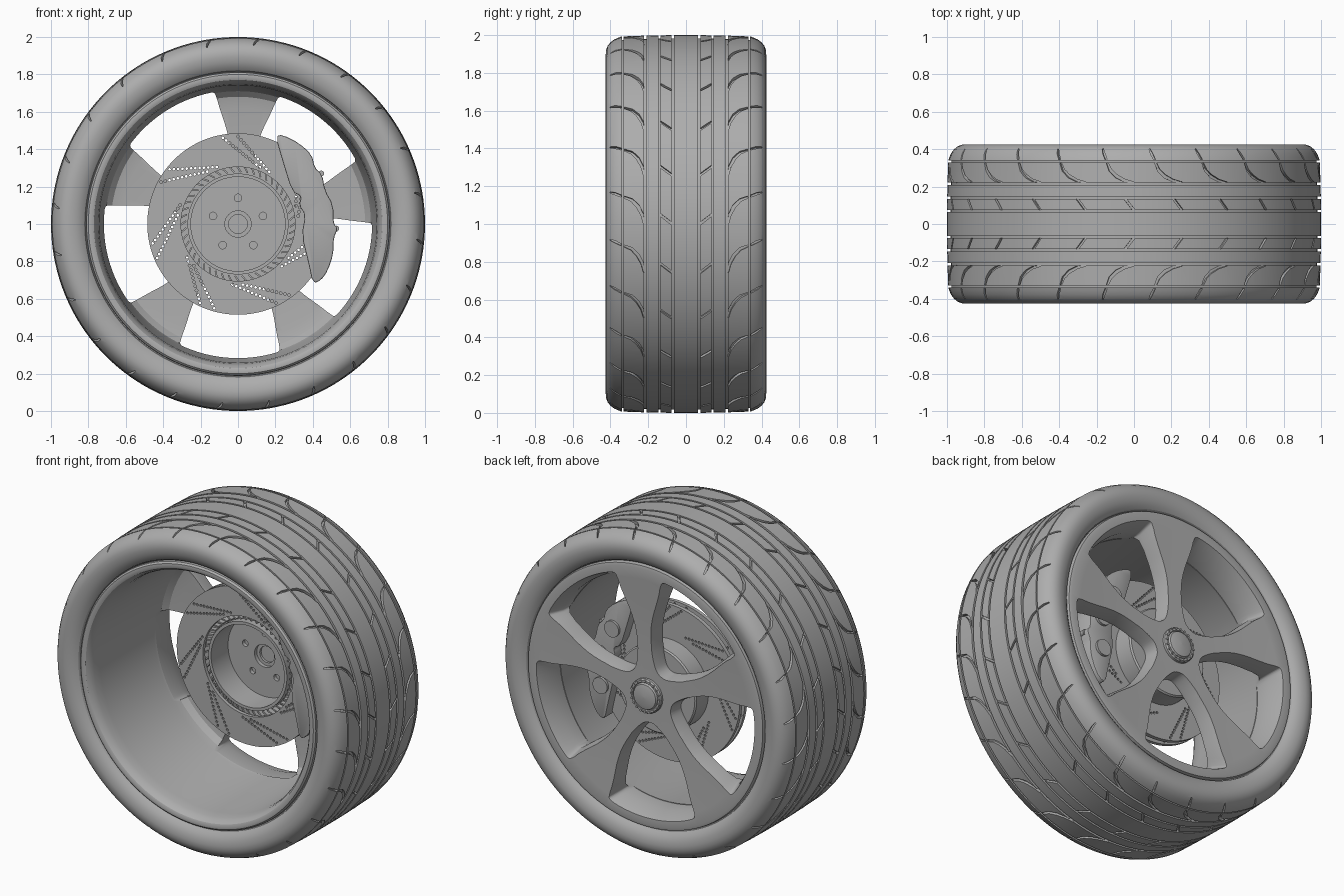
import bpy, bmesh, math
from math import sin, cos, pi, radians, hypot
from mathutils import Matrix, Vector

if "Cube" in bpy.data.objects:
    bpy.data.objects.remove(bpy.data.objects["Cube"])

GREY = (0.42, 0.42, 0.42, 1)
grey = bpy.data.materials.new("satin grey")
grey.use_nodes = True
grey.diffuse_color = GREY
grey.node_tree.nodes["Principled BSDF"].inputs["Base Color"].default_value = GREY


def polar(r, t, y):
    """Point at radius r and angle t around the wheel axle."""
    return Vector((r * cos(t), y, 1 + r * sin(t)))


def finish(name, bm):
    bmesh.ops.recalc_face_normals(bm, faces=bm.faces)
    mesh = bpy.data.meshes.new(name)
    bm.to_mesh(mesh)
    bm.free()
    mesh.materials.append(grey)
    obj = bpy.data.objects.new(name, mesh)
    bpy.context.collection.objects.link(obj)
    return obj


def loft(bm, rings, closed=False):
    """Skin equal-length rings of points; cap the ends unless closed."""
    rows = [[bm.verts.new(p) for p in ring] for ring in rings]
    n = len(rows[0])
    for i in range(len(rows) if closed else len(rows) - 1):
        a, b = rows[i], rows[(i + 1) % len(rows)]
        for j in range(n):
            k = (j + 1) % n
            bm.faces.new((a[j], a[k], b[k], b[j]))
    if not closed:
        bm.faces.new(rows[0])
        bm.faces.new(rows[-1])


def lathe(name, profiles, segs=144):
    bm = bmesh.new()
    for prof in profiles:
        loft(bm, [[polar(r, 2 * pi * s / segs, y) for r, y in prof]
                  for s in range(segs)], closed=True)
    return finish(name, bm)


def rod(bm, r, t, y0, y1, radius, sides=12):
    """Cylinder along y centred at polar position r, t."""
    c = polar(r, t, 0)
    loft(bm, [[Vector((c.x + radius * cos(a), y, c.z + radius * sin(a)))
               for a in (2 * pi * i / sides for i in range(sides))] for y in (y0, y1)])


def apply(obj, mod):
    bpy.ops.object.select_all(action='DESELECT')
    bpy.context.view_layer.objects.active = obj
    obj.select_set(True)
    bpy.ops.object.modifier_apply(modifier=mod.name)


def carve(obj, bm):
    cutter = finish("cutter", bm)
    cutter.hide_render = True
    mod = obj.modifiers.new("carve", 'BOOLEAN')
    mod.operation = 'DIFFERENCE'
    mod.solver = 'MANIFOLD'
    mod.object = cutter
    apply(obj, mod)
    bpy.data.objects.remove(cutter)


def chaikin(pts, times=2):
    for _ in range(times):
        pts = [tuple(a * f + b * (1 - f) for a, b in zip(p, q))
               for p, q in zip(pts, pts[1:] + pts[:1]) for f in (0.75, 0.25)]
    return pts


# Tyre: crowned tread with ring grooves, rounded shoulders and sidewalls
def crown(y):
    return 1 - 0.06 * y * y


half = []
for g, w in ((0.07, 0.006), (0.14, 0.006), (0.215, 0.007), (0.335, 0.005)):
    half += [(crown(g), g - w), (crown(g) - 0.018, g - w),
             (crown(g) - 0.018, g + w), (crown(g), g + w)]
half += [(0.988, 0.355), (0.978, 0.378), (0.962, 0.4), (0.943, 0.415), (0.92, 0.424),
         (0.895, 0.425), (0.865, 0.42), (0.838, 0.408), (0.822, 0.395), (0.817, 0.38),
         (0.79, 0.36)]
tyre = lathe("tyre", [half[::-1] + [(r, -y) for r, y in half]])

# Tread slots, each a list of (y, angle, half width, floor radius)
shoulder_slot = [(0.222, 0, 0.003, 0.978), (0.232, 0.05, 0.007, 0.978), (0.255, 0.095, 0.009, 0.978),
                 (0.287, 0.128, 0.008, 0.977), (0.328, 0.145, 0.005, 0.976)]
rib_slot = [(0.073, 0, 0.006, 0.984), (0.137, 0.05, 0.006, 0.984)]
edge_slot = [(0.343, 0.15, 0.005, 0.976), (0.375, 0.165, 0.006, 0.963), (0.402, 0.175, 0.003, 0.945)]
bm = bmesh.new()
for k in range(24):
    for side in (-1, 1):
        for path in (shoulder_slot, rib_slot, edge_slot):
            rings = []
            for i, (y, t, w, floor) in enumerate(path):
                p, q = path[max(i - 1, 0)], path[min(i + 1, len(path) - 1)]
                dy, dt = q[0] - p[0], q[1] - p[1]
                ny, nt = -dt / hypot(dy, dt) * w, dy / hypot(dy, dt) * w
                rings.append([polar(r, 2 * pi * k / 24 + t + s * nt, side * (y + s * ny))
                              for r, s in ((floor, -1), (floor, 1), (1.03, 1), (1.03, -1))])
            loft(bm, rings)
carve(tyre, bm)

# Rim: rolled inner lip, tapering barrel and outer face
rim = lathe("rim_and_spokes", [[
    (0.812, -0.375), (0.81, -0.392), (0.80, -0.402), (0.785, -0.404), (0.77, -0.398),
    (0.757, -0.38), (0.748, -0.35), (0.742, -0.3), (0.72, 0.2), (0.71, 0.25), (0.68, 0.28),
    (0.62, 0.292), (0.3, 0.285), (0.05, 0.285), (0.05, 0.378), (0.15, 0.378), (0.35, 0.38),
    (0.55, 0.388), (0.72, 0.398), (0.79, 0.402), (0.807, 0.398), (0.812, 0.38)]])

# Five drafted windows between the spokes, each side as (radius, half angle)
edge = [(0.72, 5), (0.72, 12), (0.72, 18), (0.717, 22), (0.69, 22.5), (0.6, 23.5), (0.5, 25.5),
        (0.4, 26.5), (0.3, 24.5), (0.22, 18), (0.175, 8)]
inner = chaikin(edge + [(r, -a) for r, a in edge[::-1]])
bm = bmesh.new()
for k in range(5):
    mid = radians(50.2 + 72 * k)
    rings = []
    for y, grow in ((0.215, 0), (0.31, 0), (0.41, 0.022)):
        ring = []
        for r, a in inner:
            out = r + grow * (1.6 if r > 0.66 else 0.3 if r > 0.3 else -0.6)
            ring.append(polar(out, mid + radians(a) * (1 + grow / (r * radians(25))), y))
        rings.append(ring)
    loft(bm, rings)
carve(rim, bm)

# Centre cap with a ring of small teeth
lathe("centre_cap", [[(0.001, 0.3), (0.105, 0.3), (0.105, 0.393), (0.098, 0.402), (0.086, 0.402),
                      (0.082, 0.396), (0.076, 0.408), (0.05, 0.414), (0.001, 0.416)]], 64)
bm = bmesh.new()
for k in range(20):
    rod(bm, 0.095, 2 * pi * k / 20, 0.39, 0.407, 0.007, 8)
finish("cap_teeth", bm)

# Vented brake disc: two plates with paired rows of drilled holes
disc = lathe("brake_disc", [
    [(0.305, 0.09), (0.485, 0.09), (0.485, 0.112), (0.305, 0.112)],
    [(0.265, 0.14), (0.485, 0.14), (0.485, 0.165), (0.265, 0.165)]])
bm = bmesh.new()
for k in range(7):
    for shift in (90, 100):
        start = radians(shift + 360 / 7 * k)
        a, b = polar(0.468, start, 0), polar(0.325, start - radians(31), 0)
        for i in range(12):
            p = a.lerp(b, i / 11)
            rod(bm, hypot(p.x, p.z - 1), math.atan2(p.z - 1, p.x), 0.05, 0.2, 0.0075, 8)
carve(disc, bm)

# Cooling vanes between the plates
bm = bmesh.new()
for k in range(48):
    t = 2 * pi * k / 48
    place = (Matrix.Translation(polar(0.3, t, 0.126)) @ Matrix.Rotation(-t - 0.6, 4, 'Y')
             @ Matrix.Diagonal((0.055, 0.03, 0.009, 1)))
    bmesh.ops.create_cube(bm, size=1, matrix=place)
finish("disc_vanes", bm)

# Disc hat with five bolt holes
hat = lathe("disc_hat", [[(0.07, 0.262), (0.07, 0.288), (0.262, 0.288), (0.27, 0.28), (0.27, 0.095),
                          (0.252, 0.095), (0.252, 0.262)]], 96)
bm = bmesh.new()
for k in range(5):
    rod(bm, 0.14, radians(90 + 72 * k), 0.2, 0.35, 0.02, 20)
carve(hat, bm)

# Brake caliper straddling the disc
outline = [(0.2, 0.47), (0.24, 0.477), (0.33, 0.43), (0.395, 0.37), (0.41, 0.3), (0.45, 0.265),
           (0.465, 0.18), (0.51, 0.1), (0.51, 0.0), (0.535, -0.02), (0.51, -0.08), (0.51, -0.16),
           (0.48, -0.25), (0.445, -0.3), (0.4, -0.32), (0.375, -0.2), (0.34, -0.06), (0.36, 0.05),
           (0.325, 0.1), (0.34, 0.15), (0.29, 0.17), (0.24, 0.33)]
bm = bmesh.new()
loft(bm, [[Vector((x, y, 1 + z)) for x, z in chaikin(outline, 1)] for y in (0.03, 0.23)])
caliper = finish("caliper", bm)
bevel = caliper.modifiers.new("bevel", 'BEVEL')
bevel.width = 0.007
bevel.segments = 2
apply(caliper, bevel)

# Caliper bolts and piston housings
bm = bmesh.new()
for x, z in ((0.445, 0.27), (0.525, -0.025)):
    rod(bm, hypot(x, z), math.atan2(z, x), 0.08, 0.2, 0.016)
for angle in (38, 12, -14):
    rod(bm, 0.435, radians(angle), 0.2, 0.245, 0.05, 24)
finish("caliper_bolts_and_pistons", bm)

# Smooth shading with crisp edges
bpy.ops.object.select_all(action='DESELECT')
for obj in bpy.context.collection.objects:
    if obj.type == 'MESH':
        obj.select_set(True)
        bpy.context.view_layer.objects.active = obj
bpy.ops.object.shade_smooth_by_angle(angle=radians(32))
